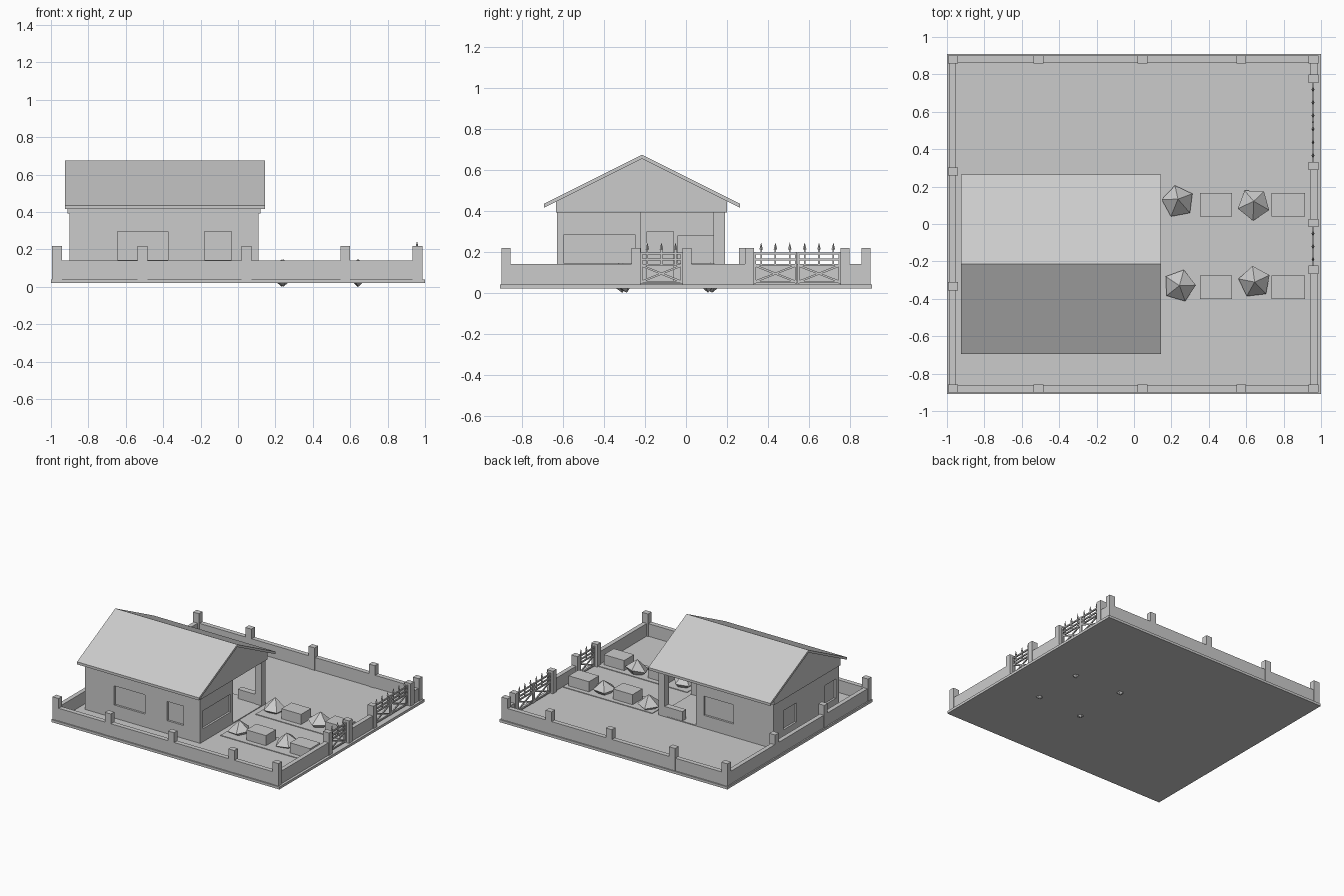
import bpy, bmesh, math, random
from mathutils import Vector, Matrix

if "Cube" in bpy.data.objects:
    bpy.data.objects.remove(bpy.data.objects["Cube"])

random.seed(4)
grey = bpy.data.materials.new("light_grey")
grey.diffuse_color = (0.6, 0.6, 0.6, 1)
grey.use_nodes = True
grey.node_tree.nodes["Principled BSDF"].inputs["Base Color"].default_value = grey.diffuse_color


def finish(name, bm):
    bmesh.ops.recalc_face_normals(bm, faces=bm.faces)
    me = bpy.data.meshes.new(name)
    bm.to_mesh(me)
    bm.free()
    me.materials.append(grey)
    ob = bpy.data.objects.new(name, me)
    bpy.context.collection.objects.link(ob)
    return ob


def add_box(bm, x, y, z):
    """Box given by its (min, max) range on each axis."""
    c = [(a + b) / 2 for a, b in (x, y, z)]
    s = [b - a for a, b in (x, y, z)]
    bmesh.ops.create_cube(bm, size=1, matrix=Matrix.Translation(c) @ Matrix.Diagonal((*s, 1)))


def boxes(name, ranges):
    bm = bmesh.new()
    for r in ranges:
        add_box(bm, *r)
    return finish(name, bm)


def prism(name, points, vec):
    """Extrude a closed outline along a vector."""
    bm = bmesh.new()
    face = bm.faces.new([bm.verts.new(p) for p in points])
    new = bmesh.ops.extrude_face_region(bm, geom=[face], use_keep_orig=True)["geom"]
    bmesh.ops.translate(bm, verts=[v for v in new if isinstance(v, bmesh.types.BMVert)], vec=vec)
    return finish(name, bm)


# Ground slab and the two garden paths
boxes("ground", [((-1, 1), (-0.91, 0.91), (0.02, 0.04))])
boxes("paths", [((0.155, 0.94), y, (0.03, 0.045)) for y in ((0.0, 0.2), (-0.44, -0.235))])

# Boundary wall, open on the right for the two gates
W = (0.03, 0.14)
boxes("boundary_wall", [
    ((-0.99, 0.98), (-0.9, -0.863), W), ((-0.99, 0.98), (0.863, 0.9), W),
    ((-0.99, -0.955), (-0.87, 0.87), W),
    ((0.945, 0.98), (-0.87, -0.25), W), ((0.945, 0.98), (0.0, 0.31), W),
    ((0.945, 0.98), (0.775, 0.87), W)])

# Wall posts
spots = [(x, y) for x in (-0.968, -0.51, 0.045, 0.573, 0.96) for y in (-0.88, 0.88)]
spots += [(-0.968, 0.28), (-0.968, -0.333)]
spots += [(0.96, y) for y in (-0.245, 0.005, 0.31, 0.777)]
boxes("wall_posts", [((x - 0.026, x + 0.026), (y - 0.022, y + 0.022), (0.03, 0.218))
                     for x, y in spots])


# Gates: frame, rails, cross braces and pointed pickets
def gate(name, y0, y1, pickets):
    bm = bmesh.new()
    xc, t = 0.957, 0.005
    for z in (0.052, 0.135, 0.162, 0.192):
        add_box(bm, (xc - t, xc + t), (y0, y1), (z - t, z + t))
    for y in (y0 + t, y1 - t):
        add_box(bm, (xc - t, xc + t), (y - t, y + t), (0.045, 0.2))
    for s in (-1, 1):
        d = Vector((0, y1 - y0, s * 0.083))
        m = (Matrix.Translation((xc, (y0 + y1) / 2, 0.0935))
             @ Matrix.Rotation(math.atan2(d.z, d.y), 4, 'X')
             @ Matrix.Diagonal((0.008, d.length, 0.01, 1)))
        bmesh.ops.create_cube(bm, size=1, matrix=m)
    for i in range(pickets):
        y = y0 + (y1 - y0) * (i + 0.5) / pickets
        add_box(bm, (xc - 0.004, xc + 0.004), (y - 0.004, y + 0.004), (0.13, 0.215))
        bmesh.ops.create_cone(bm, cap_ends=True, segments=4, radius1=0.009, radius2=0,
                              depth=0.035, matrix=Matrix.Translation((xc, y, 0.228)))
    finish(name, bm)


gate("small_gate", -0.223, -0.017, 3)
gate("large_gate_a", 0.332, 0.542, 3)
gate("large_gate_b", 0.545, 0.755, 3)

# House body: L-shaped plan leaving a porch at the back right corner
plan = [(-0.9, -0.63), (0.11, -0.63), (0.11, -0.22), (-0.22, -0.22), (-0.22, 0.19), (-0.9, 0.19)]
house = prism("house_walls", [(x, y, 0.03) for x, y in plan], (0, 0, 0.37))

# Recessed windows and porch door, cut into the walls
d = 0.016
Z = (0.143, 0.295)
cutter = boxes("opening_cutter", [
    ((-0.645, -0.375), (-0.65, -0.63 + d), Z), ((-0.18, -0.035), (-0.65, -0.63 + d), Z),
    ((-0.55, -0.29), (0.19 - d, 0.21), Z),
    ((-0.92, -0.9 + d), (-0.1, 0.065), Z), ((-0.92, -0.9 + d), (-0.59, -0.45), Z),
    ((0.11 - d, 0.13), (-0.595, -0.25), (0.143, 0.285)),
    ((-0.22 - d, -0.2), (-0.19, -0.06), (0.05, 0.3)),
    ((-0.22 - d, -0.2), (-0.04, 0.14), (0.143, 0.28))])
cutter.hide_render = True
mod = house.modifiers.new("openings", 'BOOLEAN')
mod.operation = 'DIFFERENCE'
mod.solver = 'EXACT'
mod.object = cutter
bpy.context.view_layer.objects.active = house
bpy.ops.object.modifier_apply(modifier=mod.name)
bpy.data.objects.remove(cutter)

# Porch column, low parapet and lintels
boxes("porch_column", [((0.055, 0.11), (0.135, 0.19), (0.03, 0.4))])
boxes("porch_parapet", [((-0.1, 0.056), (0.14, 0.188), (0.03, 0.12))])
boxes("porch_floor", [((-0.225, 0.11), (-0.225, 0.19), (0.03, 0.046))])

# Gable block with the pitched roof on top
ridge = -0.215
prism("gable", [(-0.912, y, z) for y, z in (
    (-0.635, 0.393), (0.2, 0.393), (0.2, 0.448), (ridge, 0.657), (-0.635, 0.448))],
    (1.032, 0, 0))
prism("roof", [(-0.925, y, z) for y, z in (
    (-0.695, 0.435), (ridge, 0.675), (0.265, 0.435), (0.265, 0.415),
    (ridge, 0.655), (-0.695, 0.415))], (1.07, 0, 0))

# Path planters: square blocks alternating with faceted rocks
boxes("path_blocks", [(x, y, (0.03, 0.125)) for x in ((0.353, 0.525), (0.735, 0.913))
                      for y in ((0.04, 0.165), (-0.4, -0.275))])


def rock(name, x, y, turn):
    bm = bmesh.new()
    ring = [bm.verts.new((0.088 * math.cos(a), 0.088 * math.sin(a), random.uniform(-.012, .012)))
            for a in (turn + i * math.tau / 5 for i in range(5))]
    for tip in (0.074, -0.074):
        v = bm.verts.new((0, 0.01, tip))
        for i in range(5):
            bm.faces.new((ring[i], ring[(i + 1) % 5], v))
    tilt = Matrix.Rotation(random.uniform(-0.2, 0.2), 4, 'X')
    bmesh.ops.transform(bm, matrix=tilt, verts=bm.verts)
    low = min(v.co.z for v in bm.verts)
    bmesh.ops.translate(bm, verts=bm.verts, vec=(x, y, -low))
    finish(name, bm)


for i, (x, y) in enumerate([(0.235, 0.12), (0.64, 0.105), (0.243, -0.33), (0.645, -0.31)]):
    rock(f"rock_{i + 1}", x, y, 0.5 + i * 0.4)
